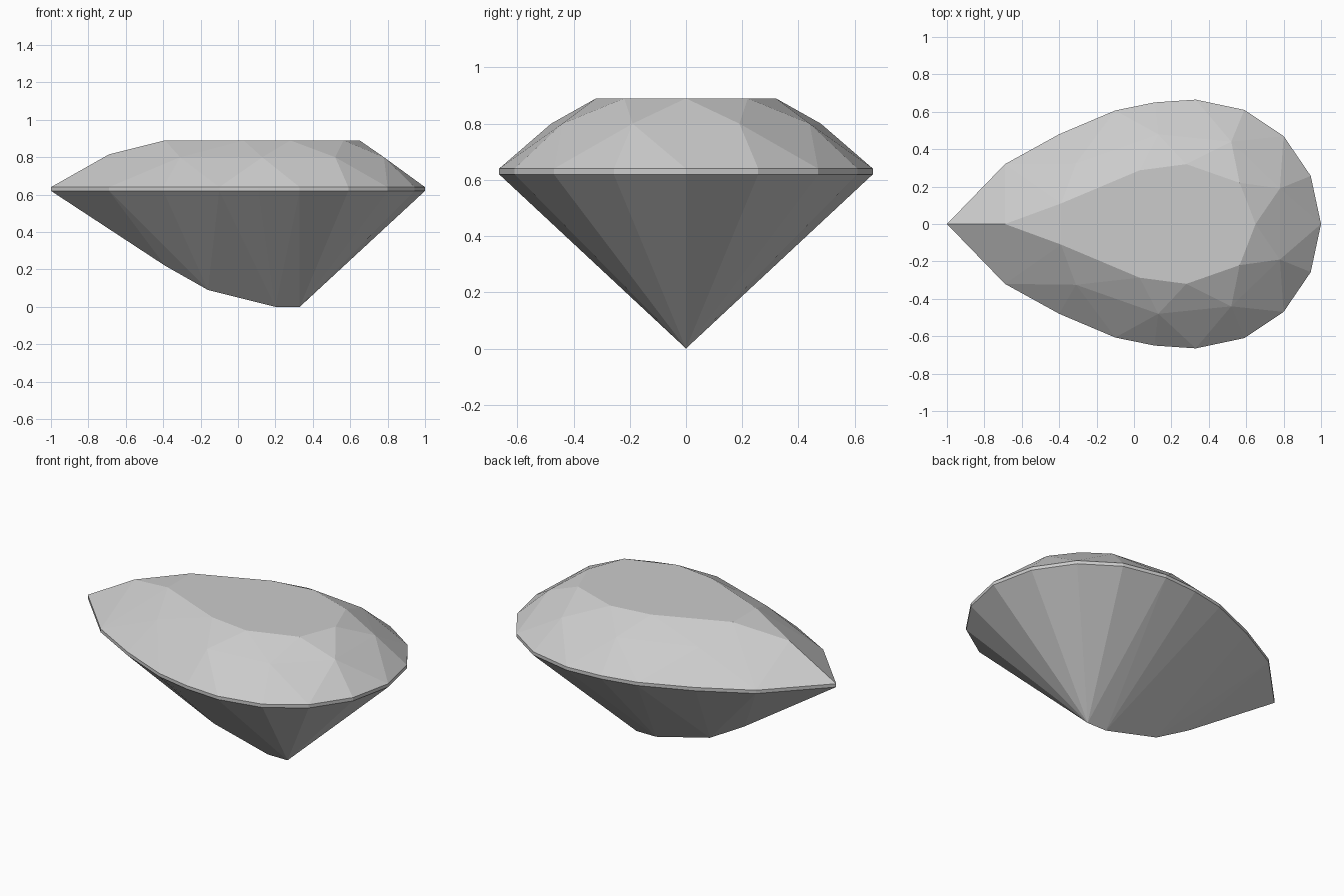
import bpy
import bmesh
import math

old = bpy.data.objects.get("Cube")
if old:
    bpy.data.objects.remove(old, do_unlink=True)

GIRDLE_LOW, GIRDLE_TOP, MID, TABLE = 0.62, 0.64, 0.80, 0.89

# Half outlines of each ring of facet corners, from the pointed tip to the round end
girdle = [(-1, 0), (-0.69, 0.32), (-0.40, 0.48), (-0.10, 0.607), (0.11, 0.65),
          (0.33, 0.665), (0.59, 0.61), (0.80, 0.47), (0.945, 0.257), (1, 0)]
crown_mid = [(-0.31, 0.325), (0.13, 0.48), (0.52, 0.44), (0.78, 0.19)]
table = [(-0.39, 0.11), (0.03, 0.287), (0.28, 0.32), (0.565, 0.22), (0.65, 0)]
# Bottom ridge as x, z
keel = [(-0.39, 0.22), (-0.16, 0.09), (0.20, 0), (0.33, 0)]


def mirrored(half, z):
    """Full ring of points at height z from one half outline."""
    return [(x, s * y, z) for x, y in half for s in ((1, -1) if y else (1,))]


points = mirrored(girdle, GIRDLE_LOW) + mirrored(girdle, GIRDLE_TOP)
points += mirrored(crown_mid, MID) + mirrored(table, TABLE)
points += [(-0.69, 0, 0.815)] + [(x, 0, z) for x, z in keel]

# Faceted stone: convex skin over the rings, with flat facets merged
bm = bmesh.new()
for p in points:
    bm.verts.new(p)
bmesh.ops.convex_hull(bm, input=bm.verts[:])
bmesh.ops.dissolve_limit(bm, angle_limit=math.radians(0.5),
                         verts=bm.verts[:], edges=bm.edges[:])
bmesh.ops.recalc_face_normals(bm, faces=bm.faces[:])
mesh = bpy.data.meshes.new("pear_cut_gem")
bm.to_mesh(mesh)
bm.free()
gem = bpy.data.objects.new("pear_cut_gem", mesh)
bpy.context.collection.objects.link(gem)

# Pale grey stone
mat = bpy.data.materials.new("pale_grey")
mat.use_nodes = True
colour = (0.6, 0.6, 0.6, 1)
mat.diffuse_color = colour
mat.node_tree.nodes["Principled BSDF"].inputs["Base Color"].default_value = colour
mesh.materials.append(mat)
